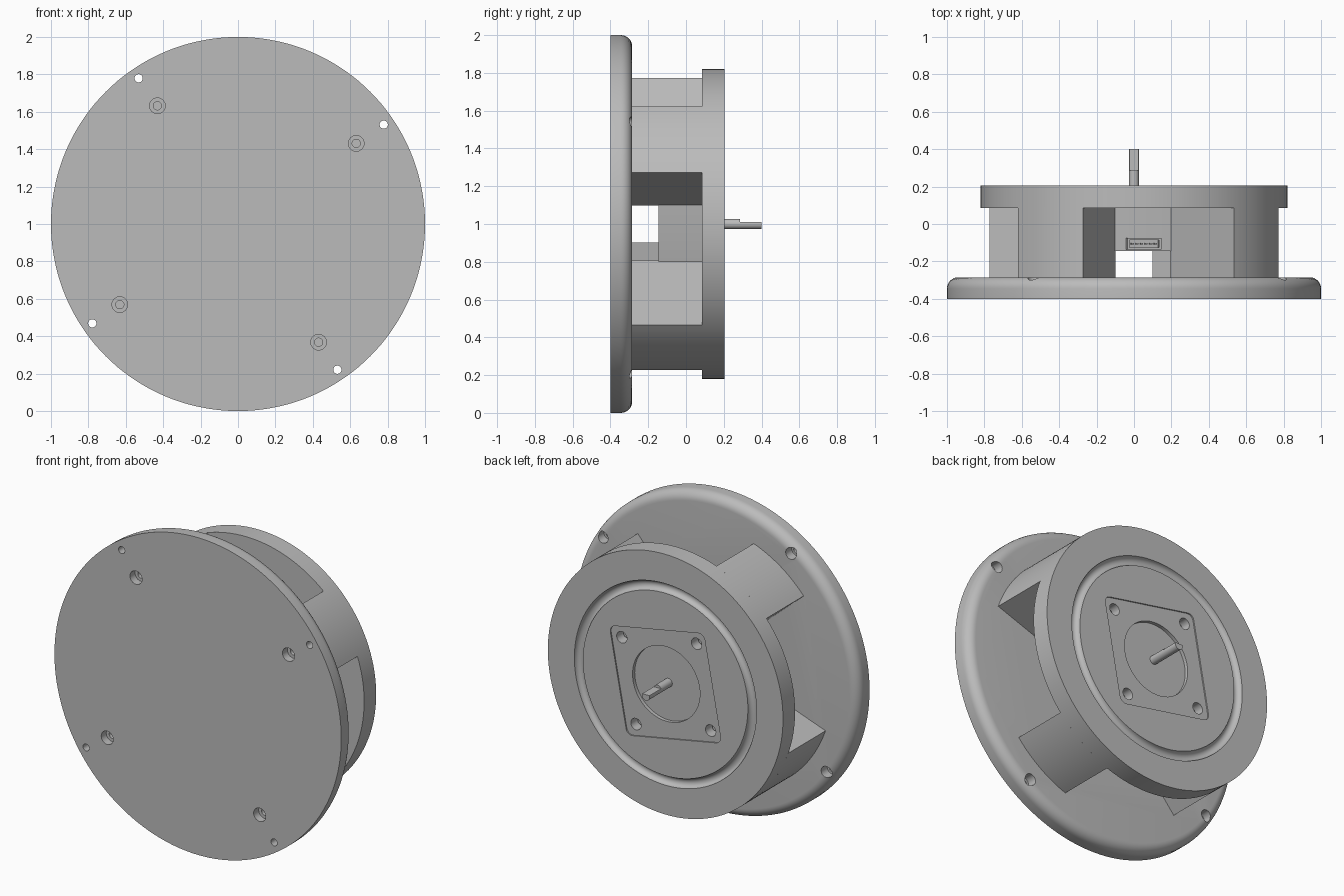
import bpy, bmesh
from math import sin, cos, pi, radians, hypot

old = bpy.data.objects.get("Cube")
if old:
    bpy.data.objects.remove(old, do_unlink=True)

grey = bpy.data.materials.new("plain grey")
grey.use_nodes = True
colour = (0.5, 0.5, 0.5, 1)
grey.diffuse_color = colour
grey.node_tree.nodes["Principled BSDF"].inputs["Base Color"].default_value = colour

TILT = radians(34.3)                       # direction of the first pillar
QUARTERS = [TILT + k * pi / 2 for k in range(4)]


def polar(r, a):
    return r * cos(a), r * sin(a)


def loft(name, rings):
    """Skin a stack of equal (x, y, z) rings and cap both ends."""
    bm = bmesh.new()
    loops = [[bm.verts.new((x, y, z + 1)) for x, y, z in ring] for ring in rings]
    n = len(loops[0])
    for a, b in zip(loops, loops[1:]):
        for i in range(n):
            j = (i + 1) % n
            bm.faces.new((a[i], a[j], b[j], b[i]))
    bm.faces.new(loops[0])
    bm.faces.new(loops[-1])
    bmesh.ops.recalc_face_normals(bm, faces=bm.faces)
    mesh = bpy.data.meshes.new(name)
    bm.to_mesh(mesh)
    bm.free()
    obj = bpy.data.objects.new(name, mesh)
    bpy.context.collection.objects.link(obj)
    mesh.materials.append(grey)
    return obj


def prism(name, outline, y0, y1):
    return loft(name, [[(x, y, z) for x, z in outline] for y in (y0, y1)])


def circle(r, centre=(0, 0), n=32):
    return [(centre[0] + r * cos(2 * pi * i / n), centre[1] + r * sin(2 * pi * i / n))
            for i in range(n)]


def turned(name, profile, n=144):
    return loft(name, [[(x, y, z) for x, z in circle(r, n=n)] for r, y in profile])


def rounded_square(half, corner):
    """Square whose corners point towards the pillars."""
    pts = []
    for a in QUARTERS:
        cx, cz = polar((half - corner) * 2 ** 0.5, a)
        for k in range(7):
            dx, dz = polar(corner, a - pi / 4 + k * pi / 12)
            pts.append((cx + dx, cz + dz))
    return pts


def activate(obj):
    bpy.ops.object.select_all(action='DESELECT')
    obj.select_set(True)
    bpy.context.view_layer.objects.active = obj


def cut(obj, cutters):
    for c in cutters:
        mod = obj.modifiers.new("cut", 'BOOLEAN')
        mod.operation = 'DIFFERENCE'
        mod.solver = 'EXACT'
        mod.object = c
        activate(obj)
        bpy.ops.object.modifier_apply(modifier=mod.name)
        bpy.data.objects.remove(c, do_unlink=True)


def smooth(obj):
    activate(obj)
    bpy.ops.object.shade_smooth_by_angle(angle=radians(30))


# Base disc with a rounded rear edge
R = 0.06
edge = [(1 - R + R * cos(t * pi / 16), -0.285 - R + R * sin(t * pi / 16)) for t in range(9)]
base = turned("base_disc", [(1, -0.4)] + edge)
holes = []
for a in QUARTERS:
    rim, inner = polar(0.943, a), polar(0.765, a)
    holes += [prism("rim_hole", circle(0.022, rim), -0.45, -0.2),
              prism("rim_counterbore", circle(0.036, rim), -0.345, -0.2),
              prism("screw_counterbore", circle(0.042, inner), -0.45, -0.35),
              prism("screw_hole", circle(0.022, inner), -0.36, -0.2)]
cut(base, holes)
smooth(base)

# Wedge pillars between the base and the cap
for k, a in enumerate(QUARTERS):
    half = radians(14.9)
    arc = [polar(0.82, a - half + half * i / 8) for i in range(17)]
    inside = [polar(0.295, a + half), polar(0.36, a), polar(0.295, a - half)]
    pillar = prism("pillar_%d" % (k + 1), arc + inside, -0.29, 0.09)
    cut(pillar, [prism("screw_bore", circle(0.022, polar(0.765, a)), -0.35, -0.15)])
    smooth(pillar)

# Cap with a rounded ring groove, motor recess, boss recess and screw holes
groove = [(0.605 + 0.03 * cos(t * pi / 8), 0.205 - 0.03 * sin(t * pi / 8)) for t in range(9)]
cap = turned("cap_disc", [(0.82, 0.085), (0.82, 0.205)] + groove)
cut(cap, [prism("plate_recess", rounded_square(0.335, 0.04), 0.197, 0.3),
          prism("boss_recess", circle(0.235, n=64), 0.175, 0.3)]
    + [prism("motor_screw_hole", circle(0.036, polar(0.375, a)), 0.13, 0.3) for a in QUARTERS])
smooth(cap)

# Motor screws at the bottom of the cap holes
for k, a in enumerate(QUARTERS):
    smooth(prism("motor_screw_%d" % (k + 1), circle(0.02, polar(0.375, a)), 0.12, 0.15))

# Motor body
smooth(prism("motor_body", rounded_square(0.262, 0.02), -0.145, 0.1))

# Shaft with a flat on its upper side
smooth(prism("shaft", circle(0.027), 0.15, 0.285))
smooth(prism("shaft_flat_end", [(x, min(z, 0.01)) for x, z in circle(0.027)], 0.28, 0.4))


# Connector on the upper face of the motor
FACE = TILT + pi / 4


def on_face(along, out):
    x, z = polar(out, FACE)
    return x + along * sin(FACE), z - along * cos(FACE)


def face_box(name, w, out0, out1, y0, y1, shift=0):
    corners = [(shift - w, out0), (shift + w, out0), (shift + w, out1), (shift - w, out1)]
    return prism(name, [on_face(*c) for c in corners], y0, y1)


connector = face_box("connector", 0.092, 0.25, 0.3, -0.135, -0.075)
cut(connector, [face_box("socket", 0.08, 0.272, 0.35, -0.125, -0.085)])
for i in range(6):
    face_box("connector_pin_%d" % (i + 1), 0.007, 0.265, 0.292, -0.109, -0.101,
             (i - 2.5) * 0.025)
